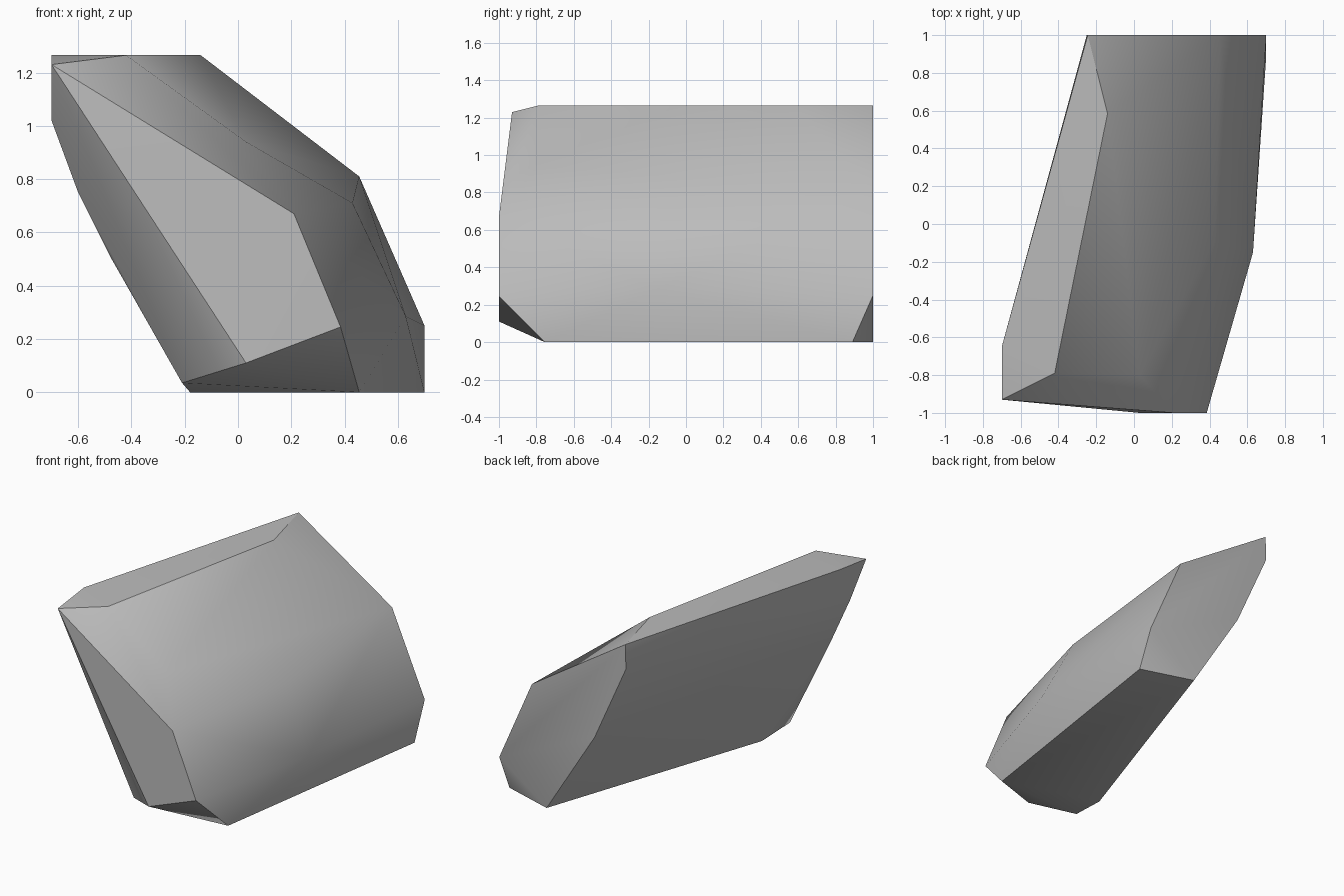
import bpy
import bmesh
import math

default_cube = bpy.data.objects.get("Cube")
if default_cube:
    bpy.data.objects.remove(default_cube, do_unlink=True)

# Corner points of the boulder, grouped by the side they bound
front_corners = [(-.70, -.93, 1.23), (.21, -1, .67), (.385, -1, .245), (.03, -1, .11)]
back_corners = [(-.245, 1, 1.265), (.455, 1, .81), (.70, 1, .25),
                (.345, 1, 0), (-.015, 1, .575), (-.25, 1, 1.10)]
top_corners = [(-.42, -.79, 1.265), (-.70, -.65, 1.265), (-.14, .585, 1.265)]
base_corners = [(-.18, -.555, 0), (.455, -.755, 0), (.70, .89, 0), (-.21, -.815, .035)]
underside_corners = [(-.70, -.76, 1.02), (-.60, -.71, .75), (-.48, -.72, .51)]
slope_corners = [(.03, -.80, .94), (.43, -.09, .71), (.63, -.15, .285)]


def make_material(name, colour):
    material = bpy.data.materials.new(name)
    material.use_nodes = True
    material.diffuse_color = colour
    shader = next(n for n in material.node_tree.nodes if n.type == 'BSDF_PRINCIPLED')
    shader.inputs["Base Color"].default_value = colour
    shader.inputs["Roughness"].default_value = 0.9
    return material


def make_hull(name, points, material):
    """Wrap the points in a convex skin and merge its flat facets."""
    bm = bmesh.new()
    for point in points:
        bm.verts.new(point)
    result = bmesh.ops.convex_hull(bm, input=bm.verts[:])
    unused = {v for key in ("geom_interior", "geom_unused") for v in result[key]
              if isinstance(v, bmesh.types.BMVert)}
    bmesh.ops.delete(bm, geom=list(unused), context='VERTS')
    bmesh.ops.dissolve_limit(bm, angle_limit=math.radians(2),
                             verts=bm.verts[:], edges=bm.edges[:])
    bmesh.ops.recalc_face_normals(bm, faces=bm.faces[:])
    mesh = bpy.data.meshes.new(name)
    bm.to_mesh(mesh)
    bm.free()
    mesh.materials.append(material)
    obj = bpy.data.objects.new(name, mesh)
    bpy.context.collection.objects.link(obj)
    return obj


# Single leaning boulder with soft slopes and crisp broken edges
stone = make_material("stone_grey", (.5, .5, .5, 1))
boulder = make_hull("boulder", front_corners + back_corners + top_corners
                    + base_corners + underside_corners + slope_corners, stone)

bpy.ops.object.select_all(action='DESELECT')
boulder.select_set(True)
bpy.context.view_layer.objects.active = boulder
bpy.ops.object.shade_smooth_by_angle(angle=math.radians(32))
